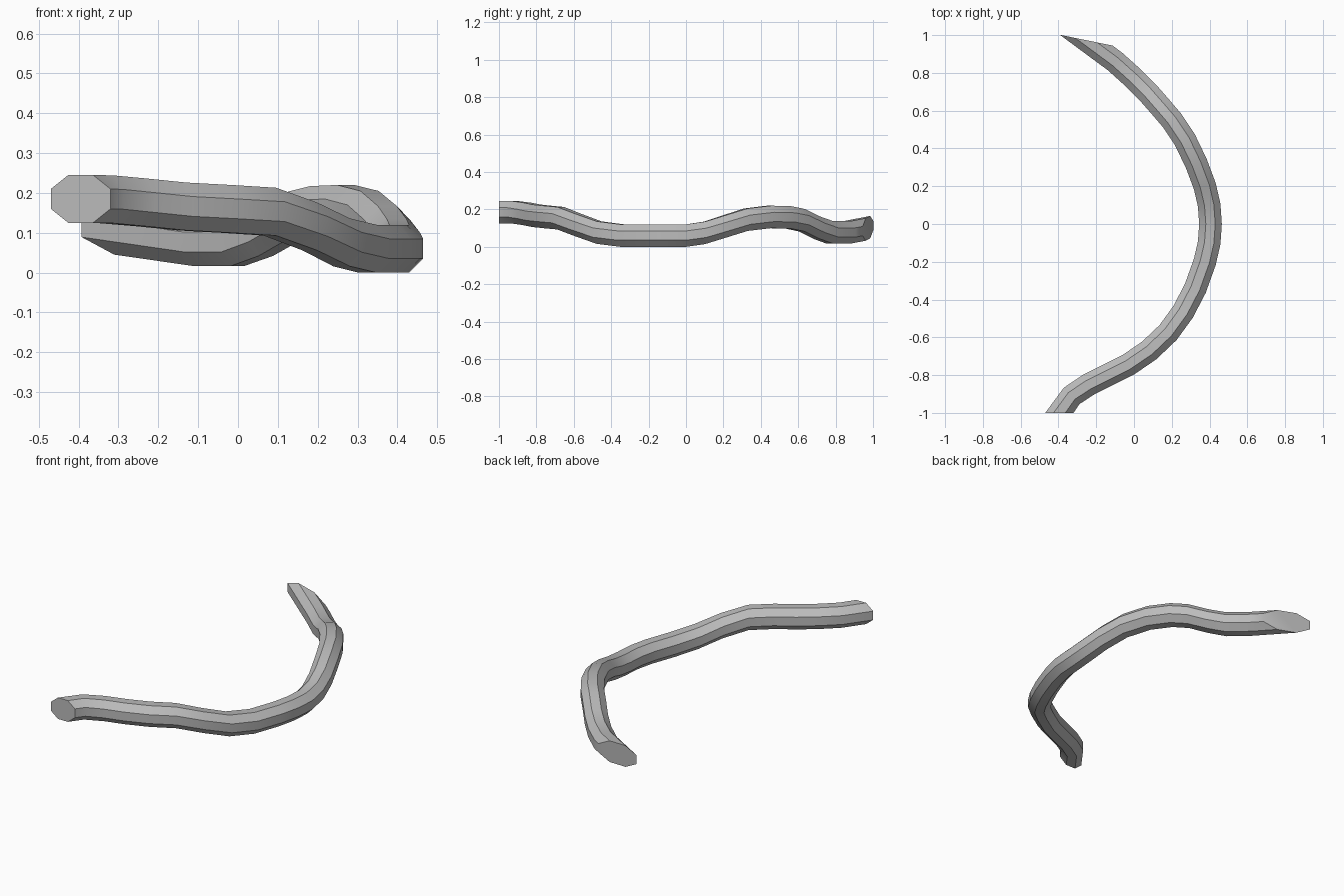
import bpy, bmesh, math
from mathutils import Vector

cube = bpy.data.objects.get("Cube")
if cube:
    bpy.data.objects.remove(cube, do_unlink=True)

SIDES = 8
APOTHEM = 0.06
RADIUS = APOTHEM / math.cos(math.pi / SIDES)
UP = Vector((0, 0, 1))

# Centre line of the bent bar
path = [Vector(p) for p in (
    (-0.395, -1.0, 0.185), (-0.33, -0.91, 0.184), (-0.24, -0.85, 0.176),
    (-0.14, -0.80, 0.166), (-0.03, -0.745, 0.16), (0.08, -0.67, 0.153),
    (0.18, -0.575, 0.116), (0.26, -0.465, 0.076), (0.325, -0.34, 0.06),
    (0.375, -0.20, 0.06), (0.398, -0.10, 0.06), (0.405, 0.0, 0.06),
    (0.398, 0.10, 0.075), (0.375, 0.20, 0.107), (0.33, 0.32, 0.145),
    (0.27, 0.445, 0.16), (0.20, 0.55, 0.157), (0.14, 0.62, 0.142),
    (0.07, 0.70, 0.102), (0.0, 0.77, 0.077), (-0.10, 0.86, 0.077),
    (-0.253, 0.973, 0.099))]

# Slanted cuts at the two ends
cuts = {0: Vector((0, -1, 0)), len(path) - 1: Vector((0.2, 0.98, 0))}


def ring(i):
    """Octagon across the path, slid onto the cut plane at either end."""
    a, b = path[max(i - 1, 0)], path[min(i + 1, len(path) - 1)]
    tangent = (b - a).normalized()
    if i == 0:
        tangent = Vector((0.6, 0.8, 0))
    side = tangent.cross(UP).normalized()
    points = []
    for k in range(SIDES):
        t = math.tau * (k + 0.5) / SIDES
        offset = RADIUS * (side * math.cos(t) + UP * math.sin(t))
        if i in cuts:
            n = cuts[i]
            offset -= tangent * (offset.dot(n) / tangent.dot(n))
        points.append(path[i] + offset)
    return points


# Sweep the octagon along the path and cap the ends
bm = bmesh.new()
rings = [[bm.verts.new(p) for p in ring(i)] for i in range(len(path))]
for lower, upper in zip(rings, rings[1:]):
    for k in range(SIDES):
        n = (k + 1) % SIDES
        bm.faces.new((lower[k], lower[n], upper[n], upper[k]))
bm.faces.new(rings[0])
bm.faces.new(rings[-1])
bmesh.ops.recalc_face_normals(bm, faces=bm.faces)
mesh = bpy.data.meshes.new("bent_bar")
bm.to_mesh(mesh)
bm.free()

# Plain grey material
grey = bpy.data.materials.new("grey")
grey.use_nodes = True
colour = (0.5, 0.5, 0.5, 1)
grey.diffuse_color = colour
for node in grey.node_tree.nodes:
    if node.type == 'BSDF_PRINCIPLED':
        node.inputs["Base Color"].default_value = colour
mesh.materials.append(grey)

bar = bpy.data.objects.new("bent_bar", mesh)
bpy.context.collection.objects.link(bar)
bpy.ops.object.select_all(action='DESELECT')
bar.select_set(True)
bpy.context.view_layer.objects.active = bar
bpy.ops.object.shade_smooth_by_angle(angle=math.radians(30))
